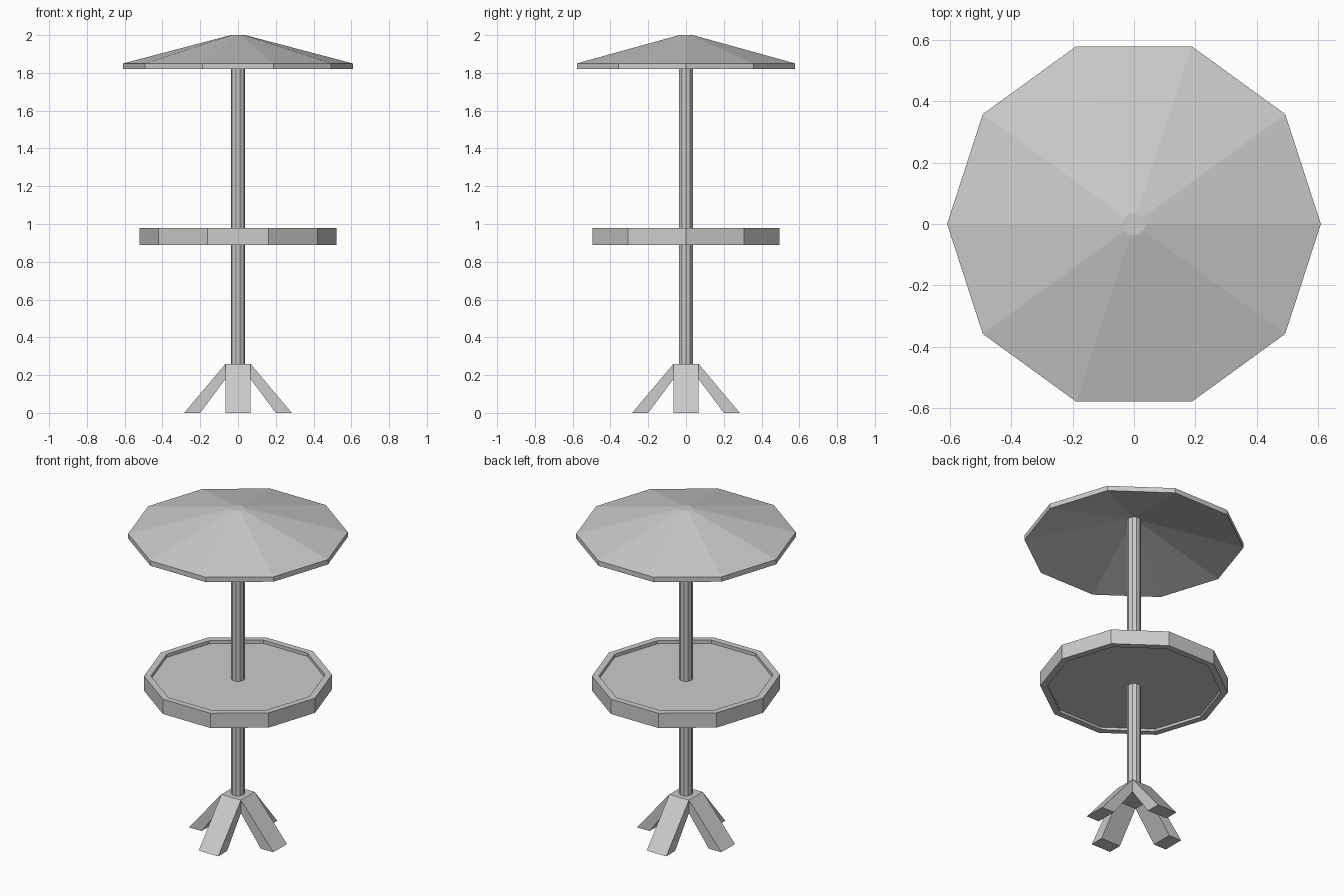
import bpy, bmesh
from math import cos, sin, tau

if "Cube" in bpy.data.objects:
    bpy.data.objects.remove(bpy.data.objects["Cube"])

SIDES = 10


def make_object(name, bm):
    bmesh.ops.recalc_face_normals(bm, faces=bm.faces)
    mesh = bpy.data.meshes.new(name)
    bm.to_mesh(mesh)
    bm.free()
    obj = bpy.data.objects.new(name, mesh)
    bpy.context.collection.objects.link(obj)
    return obj


def lathe(name, profile):
    """Ten-sided solid from (radius, z) rings, capped at both ends."""
    bm = bmesh.new()
    rings = [[bm.verts.new((r * cos(tau * i / SIDES), r * sin(tau * i / SIDES), z))
              for i in range(SIDES)] for r, z in profile]
    for a, b in zip(rings, rings[1:]):
        for i in range(SIDES):
            j = (i + 1) % SIDES
            bm.faces.new((a[i], a[j], b[j], b[i]))
    bm.faces.new(rings[0])
    bm.faces.new(rings[-1])
    return make_object(name, bm)


# Canopy: thin conical shell with a vertical rim
lathe("canopy", [(0.038, 2.0), (0.608, 1.85), (0.608, 1.82), (0.038, 1.97)])

# Table top: raised outer band around a recessed board
lathe("table_top", [(0.482, 0.96), (0.482, 0.98), (0.521, 0.98),
                    (0.521, 0.89), (0.482, 0.89), (0.482, 0.905)])

# Central pole
lathe("pole", [(0.038, 0.2), (0.038, 1.98)])

# Base: square hub with a splayed leg extruded from each side
HALF, TOP, UNDER = 0.066, 0.26, 0.18
bm = bmesh.new()
bmesh.ops.create_cube(bm, size=1)
for v in bm.verts:
    v.co = (v.co.x * 2 * HALF, v.co.y * 2 * HALF, TOP if v.co.z > 0 else UNDER)
bm.normal_update()
sides = [(f, f.normal.copy()) for f in bm.faces if abs(f.normal.z) < 0.5]
for face, out in sides:
    foot = bmesh.ops.extrude_discrete_faces(bm, faces=[face])["faces"][0]
    for v in foot.verts:
        reach = 0.285 if v.co.z > 0.22 else 0.2
        v.co += out * (reach - HALF)
        v.co.z = 0
make_object("base_legs", bm)
